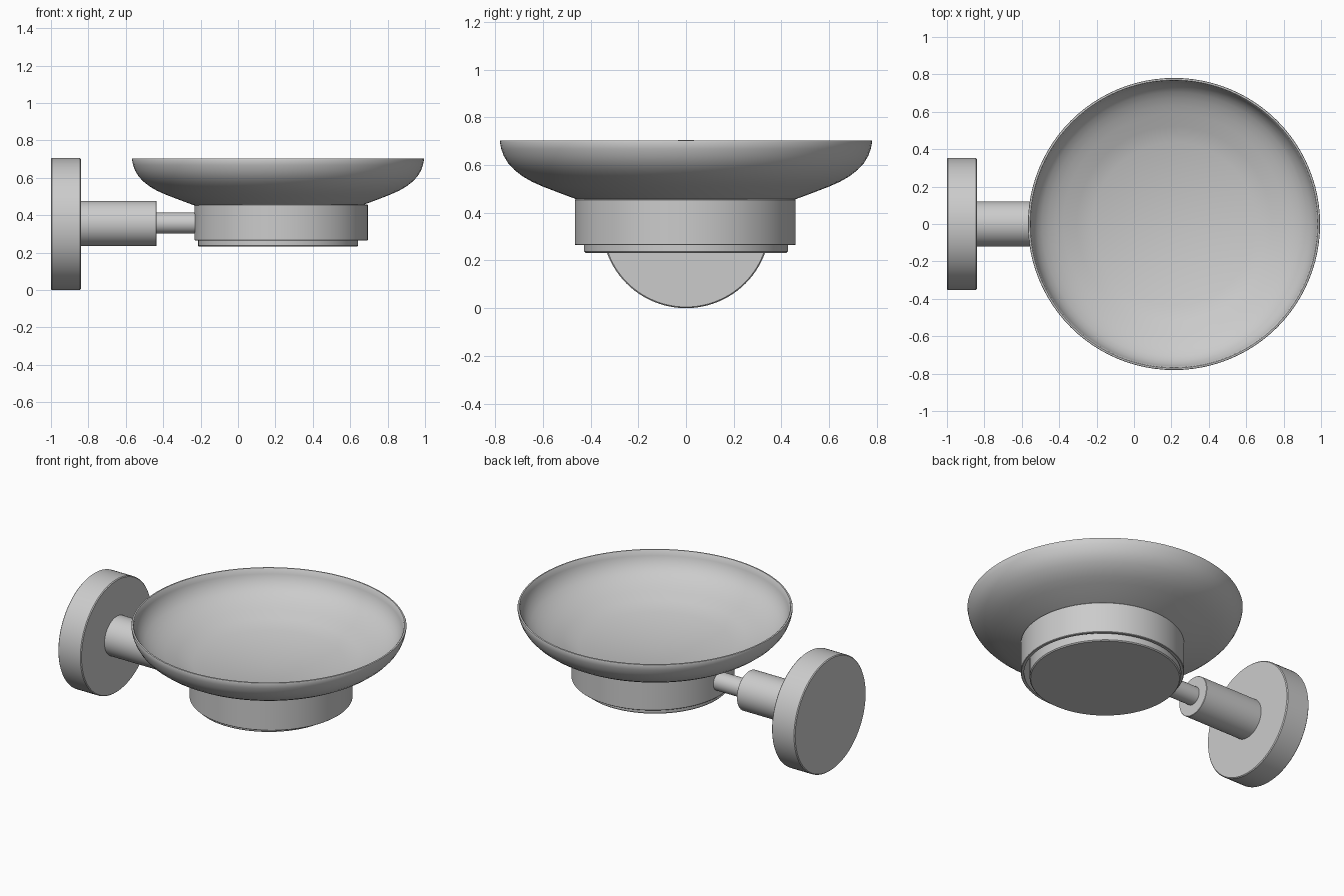
import bpy, bmesh, math
from mathutils import Matrix, Vector

if "Cube" in bpy.data.objects:
    bpy.data.objects.remove(bpy.data.objects["Cube"])


def lathe(name, profile, origin, along_x=False, closed=False, steps=96, angle=35):
    """Revolve (radius, height) points around z, or around x when along_x is set."""
    bm = bmesh.new()
    verts = [bm.verts.new((r, 0, h)) for r, h in profile]
    pairs = list(zip(verts, verts[1:]))
    if closed:
        pairs.append((verts[-1], verts[0]))
    edges = [bm.edges.new(p) for p in pairs]
    bmesh.ops.spin(bm, geom=verts + edges, cent=(0, 0, 0), axis=(0, 0, 1),
                   angle=math.tau, steps=steps, use_duplicate=False)
    bmesh.ops.remove_doubles(bm, verts=bm.verts, dist=0.0003)
    bmesh.ops.recalc_face_normals(bm, faces=bm.faces)
    if along_x:
        bm.transform(Matrix.Rotation(math.pi / 2, 4, 'Y'))
    bm.transform(Matrix.Translation(Vector(origin)))
    mesh = bpy.data.meshes.new(name)
    bm.to_mesh(mesh)
    bm.free()
    obj = bpy.data.objects.new(name, mesh)
    bpy.context.collection.objects.link(obj)
    bpy.ops.object.select_all(action='DESELECT')
    obj.select_set(True)
    bpy.context.view_layer.objects.active = obj
    bpy.ops.object.shade_smooth_by_angle(angle=math.radians(angle))
    return obj


def rod(name, radius, x0, x1, z, bevel=0.0, steps=64):
    """Solid cylinder lying along x, with optional softened rims."""
    b = bevel
    pts = [(0, x0), (radius - b, x0), (radius, x0 + b),
           (radius, x1 - b), (radius - b, x1), (0, x1)]
    return lathe(name, pts, (0, 0, z), along_x=True, steps=steps)


# Wall mount and its two-stage arm
MOUNT_Z = 0.353
rod("wall_plate", 0.353, -1.0, -0.84, MOUNT_Z, 0.005, 96)
rod("arm_post", 0.121, -0.845, -0.436, MOUNT_Z + 0.003, 0.002)
rod("arm_pin", 0.056, -0.45, -0.222, MOUNT_Z + 0.005, 0.0, 48)

# Holder ring
lathe("holder_ring",
      [(0.445, 0.264), (0.460, 0.264), (0.463, 0.267),
       (0.463, 0.454), (0.460, 0.457), (0.445, 0.457)],
      (0.231, -0.003, 0), closed=True)

# Dish: foot, flared outer wall, rounded rim, inner wall, shallow floor
foot = [(0, 0.232), (0.422, 0.232), (0.428, 0.238), (0.428, 0.447)]
outer = [(0.460, 0.457), (0.530, 0.483), (0.600, 0.510), (0.645, 0.530),
         (0.684, 0.552), (0.720, 0.580), (0.746, 0.608), (0.764, 0.638),
         (0.775, 0.668), (0.781, 0.698)]
rim = [(0.779, 0.703), (0.770, 0.704), (0.766, 0.700)]
inner = [(0.760, 0.670), (0.749, 0.642), (0.731, 0.614), (0.706, 0.589),
         (0.672, 0.566), (0.635, 0.546), (0.592, 0.528), (0.520, 0.500),
         (0.435, 0.468)]
floor = [(0, 0.447)]
lathe("soap_dish", foot + outer + rim + inner + floor, (0.214, 0, 0))
